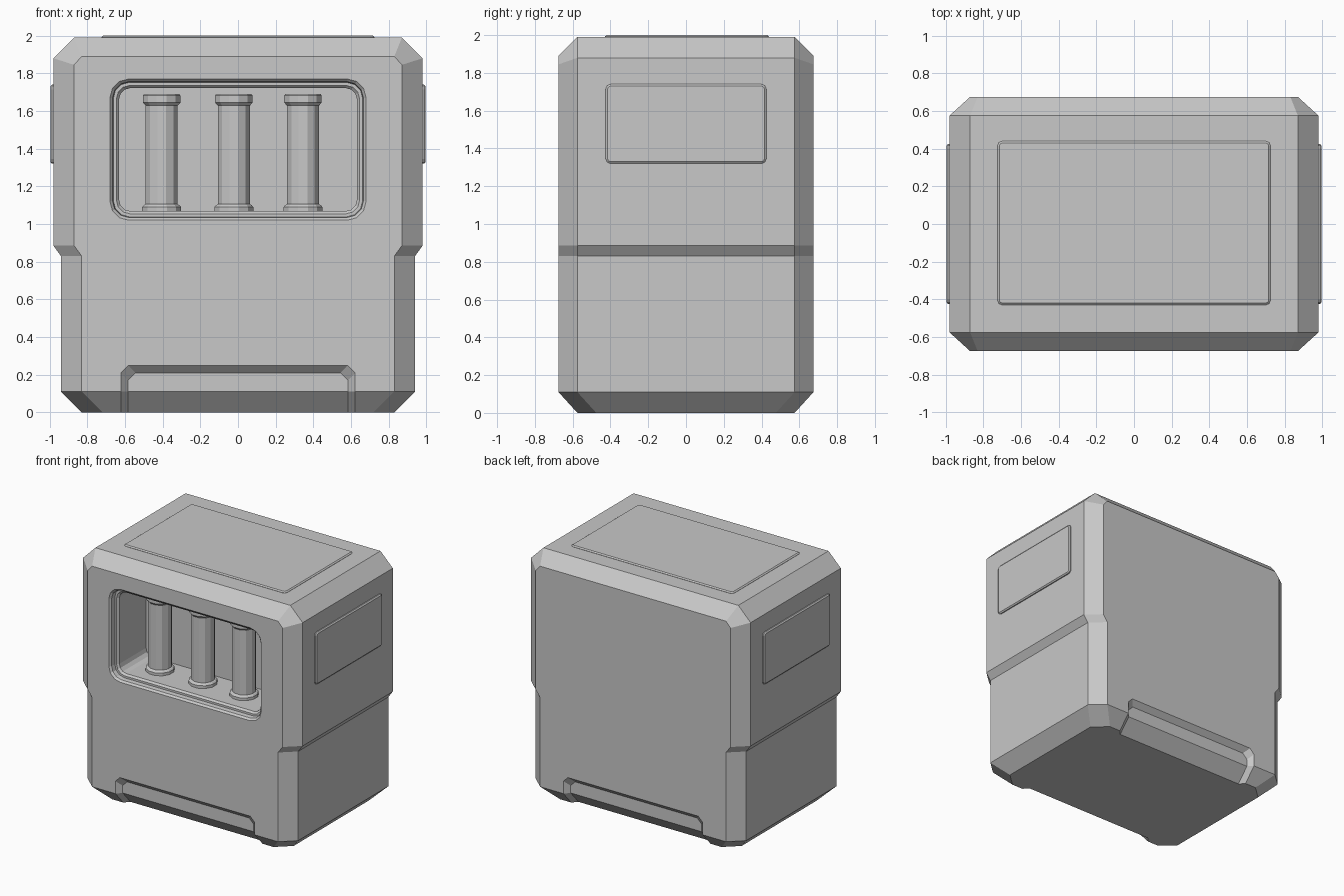
import bpy, bmesh, math
from mathutils import Vector

cube = bpy.data.objects.get("Cube")
if cube:
    bpy.data.objects.remove(cube, do_unlink=True)

grey = bpy.data.materials.new("plain_grey")
grey.use_nodes = True
grey.diffuse_color = (0.58, 0.58, 0.58, 1)
bsdf = next(n for n in grey.node_tree.nodes if n.type == 'BSDF_PRINCIPLED')
bsdf.inputs["Base Color"].default_value = (0.58, 0.58, 0.58, 1)
bsdf.inputs["Roughness"].default_value = 0.7


def finish(name, bm):
    bmesh.ops.recalc_face_normals(bm, faces=bm.faces)
    mesh = bpy.data.meshes.new(name)
    bm.to_mesh(mesh)
    bm.free()
    mesh.materials.append(grey)
    obj = bpy.data.objects.new(name, mesh)
    bpy.context.collection.objects.link(obj)
    return obj


def loft(name, loops):
    """Skin a stack of equal-length loops and cap both ends."""
    bm = bmesh.new()
    rows = [[bm.verts.new(p) for p in loop] for loop in loops]
    n = len(rows[0])
    for a, b in zip(rows, rows[1:]):
        for i in range(n):
            j = (i + 1) % n
            bm.faces.new((a[i], a[j], b[j], b[i]))
    bm.faces.new(rows[0])
    bm.faces.new(rows[-1])
    return finish(name, bm)


def rounded_rect(hu, hv, r, steps=3):
    pts = []
    for k, (su, sv) in enumerate([(1, 1), (-1, 1), (-1, -1), (1, -1)]):
        for s in range(steps + 1):
            a = math.pi / 2 * (k + s / steps)
            pts.append((su * (hu - r) + r * math.cos(a),
                        sv * (hv - r) + r * math.sin(a)))
    return pts


def cut(target, cutter):
    cutter.hide_render = True
    mod = target.modifiers.new("cut", 'BOOLEAN')
    mod.operation = 'DIFFERENCE'
    mod.solver = 'EXACT'
    mod.object = cutter
    bpy.context.view_layer.objects.active = target
    bpy.ops.object.modifier_apply(modifier=mod.name)
    bpy.data.objects.remove(cutter, do_unlink=True)


# Body: two convex halves joined at the waist
WAIST = 0.83


def mirrored(points):
    return [(sx * x, sy * y, z) for x, y, z in points
            for sx in (1, -1) for sy in (1, -1)]


def section(hx, hy, z):
    return [(hx, hy - 0.1, z), (hx - 0.11, hy, z)]


lower = section(0.83, 0.575, 0) + section(0.94, 0.675, 0.11) + section(0.94, 0.675, WAIST)
upper = section(0.94, 0.675, WAIST) + section(0.98, 0.675, 0.885) + [
    (0.98, 0.575, 1.88), (0.87, 0.675, 1.845), (0.83, 0.675, 1.89), (0.87, 0.575, 1.99)]
bm = bmesh.new()
for half in (lower, upper):
    verts = [bm.verts.new(p) for p in mirrored(half)]
    bmesh.ops.convex_hull(bm, input=verts)
seam = [f for f in bm.faces if all(abs(v.co.z - WAIST) < 1e-4 for v in f.verts)]
bmesh.ops.delete(bm, geom=seam, context='FACES')
bmesh.ops.remove_doubles(bm, verts=bm.verts, dist=1e-4)
bmesh.ops.dissolve_limit(bm, angle_limit=0.08, verts=bm.verts, edges=bm.edges)
body = finish("body", bm)

# Window recess with a stepped rim and a deep cavity
rim = [(-0.015, -0.69), (0.0, -0.675), (0.014, -0.66), (0.018, -0.625),
       (0.034, -0.625), (0.048, -0.61), (0.048, -0.27)]
window = loft("window_cutter", [
    [(u, y, 1.395 + v) for u, v in rounded_rect(0.68 - i, 0.375 - i, 0.1 - i * 0.8)]
    for i, y in rim])
cut(body, window)

# Shallow foot recesses, following the bottom chamfer, front and back
def foot_loop(side, hx, top, depth):
    def at(x, z):
        return Vector((x, side * (0.675 - depth - max(0, 0.11 - z) * 0.91), z))
    c = 0.04
    right = [(hx, -0.04), (hx, 0.11), (hx, top - c), (hx - c, top)]
    return [at(x, z) for x, z in right] + [at(-x, z) for x, z in reversed(right)]


def foot_cutter(side):
    bm = bmesh.new()
    outer, inner = [[bm.verts.new(p) for p in foot_loop(side, *args)]
                    for args in ((0.65, 0.28, -0.03), (0.585, 0.21, 0.04))]
    for i in range(8):
        j = (i + 1) % 8
        bm.faces.new((outer[i], outer[j], inner[j], inner[i]))
    for ring in (outer, inner):
        bm.faces.new(ring[1:7])
        bm.faces.new((ring[0], ring[1], ring[6], ring[7]))
    return finish("foot_cutter", bm)


for side in (-1, 1):
    cut(body, foot_cutter(side))


# Raised panels on top and both sides
def panel(name, hu, hv, layers, place):
    loft(name, [[place(u, v, h) for u, v in rounded_rect(hu - i, hv - i, 0.025 - i, 2)]
                for i, h in layers])


panel("top_panel", 0.725, 0.435, [(0, 1.97), (0, 1.992), (0.01, 2.0)],
      lambda u, v, h: (u, v + 0.005, h))
for name, s in (("left_panel", 1), ("right_panel", -1)):
    panel(name, 0.425, 0.21, [(0, 0.96), (0, 0.988), (0.01, 0.996)],
          lambda u, v, h: (s * h, u, 1.53 + v))

# Three flanged canisters standing in the cavity
profile = [(0.107, 1.055), (0.107, 1.09), (0.098, 1.1), (0.088, 1.105),
           (0.088, 1.628), (0.103, 1.645), (0.103, 1.682), (0.097, 1.69)]
for name, x in (("right_canister", -0.405), ("middle_canister", -0.022),
                ("left_canister", 0.345)):
    loft(name, [[(x + r * math.cos(a), -0.415 + r * math.sin(a), z)
                 for a in (math.tau * (k + 0.5) / 12 for k in range(12))]
                for r, z in profile])
